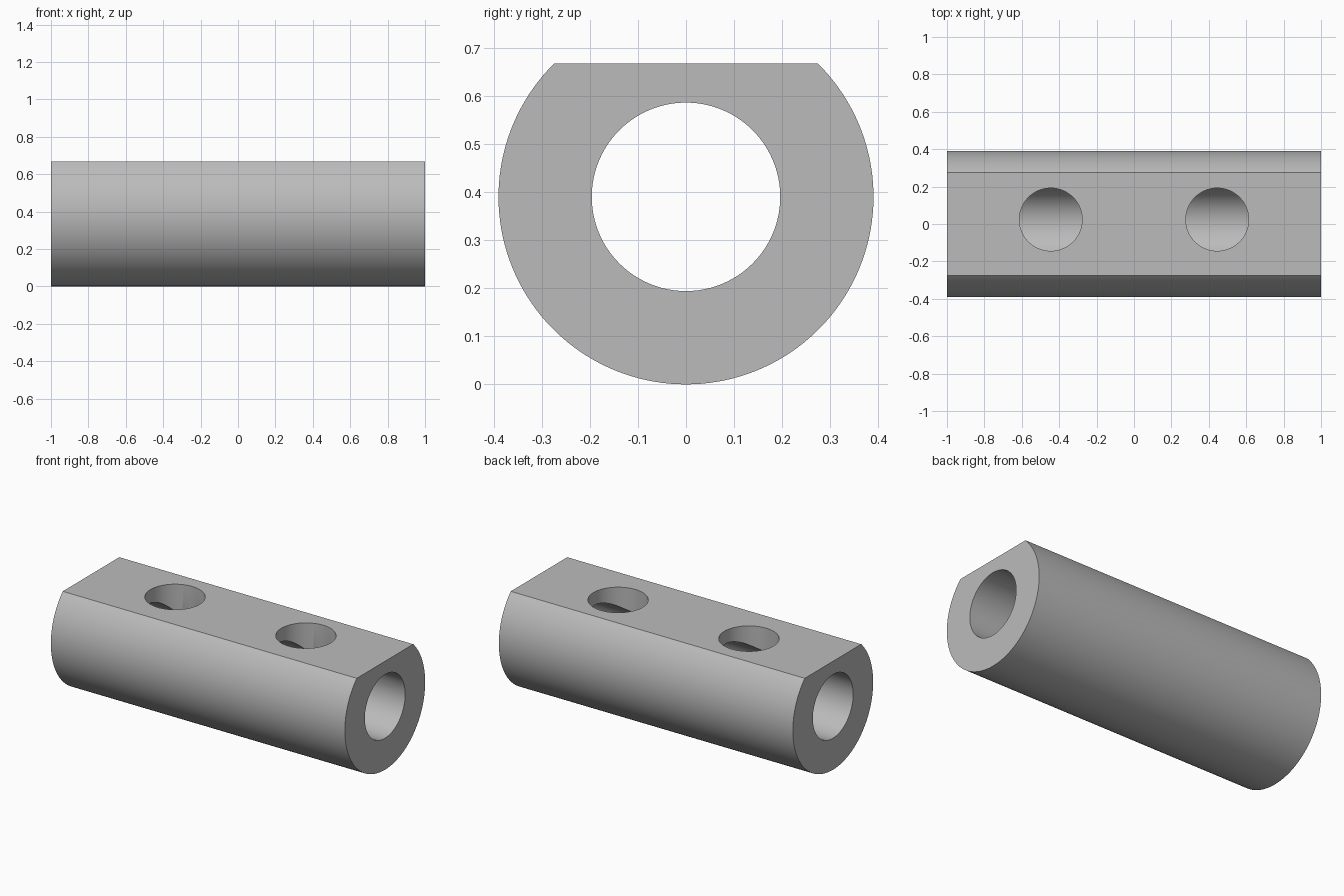
import bpy, bmesh
from math import asin, cos, sin, pi, radians
from mathutils import Matrix

if "Cube" in bpy.data.objects:
    bpy.data.objects.remove(bpy.data.objects["Cube"])

LENGTH, RADIUS, TOP = 2.0, 0.39, 0.667
BORE_RADIUS = 0.196
HOLE_RADIUS, HOLE_X, HOLE_Y = 0.168, 0.445, 0.024

grey = bpy.data.materials.new("plain grey")
grey.use_nodes = True
COLOUR = (0.5, 0.5, 0.5, 1)
grey.diffuse_color = COLOUR
grey.node_tree.nodes["Principled BSDF"].inputs["Base Color"].default_value = COLOUR


def make_object(name, bm):
    bmesh.ops.recalc_face_normals(bm, faces=bm.faces)
    mesh = bpy.data.meshes.new(name)
    bm.to_mesh(mesh)
    bm.free()
    mesh.materials.append(grey)
    obj = bpy.data.objects.new(name, mesh)
    bpy.context.collection.objects.link(obj)
    return obj


def cylinder(name, radius, depth, matrix):
    bm = bmesh.new()
    bmesh.ops.create_cone(bm, cap_ends=True, segments=96, radius1=radius,
                          radius2=radius, depth=depth, matrix=matrix)
    return make_object(name, bm)


# Round bar with a flat top: an arc profile closed by its chord, extruded in x
bm = bmesh.new()
start = asin((TOP - RADIUS) / RADIUS)
sweep = pi + 2 * start
steps = 112
angles = [start - sweep * i / steps for i in range(steps + 1)]
profile = bm.faces.new([bm.verts.new((-LENGTH / 2, RADIUS * cos(a), RADIUS + RADIUS * sin(a)))
                        for a in angles])
extruded = bmesh.ops.extrude_face_region(bm, geom=[profile], use_keep_orig=True)
bmesh.ops.translate(bm, vec=(LENGTH, 0, 0),
                    verts=[g for g in extruded["geom"] if isinstance(g, bmesh.types.BMVert)])
body = make_object("bored_bar", bm)

# Lengthwise bore and the two holes that drop into it from the flat
cutters = [cylinder("bore_cutter", BORE_RADIUS, LENGTH + 0.2,
                    Matrix.Translation((0, 0, RADIUS)) @ Matrix.Rotation(pi / 2, 4, "Y"))]
for side, x in (("right", -HOLE_X), ("left", HOLE_X)):
    depth = TOP - RADIUS + 0.1
    cutters.append(cylinder(side + "_hole_cutter", HOLE_RADIUS, depth,
                            Matrix.Translation((x, HOLE_Y, RADIUS + depth / 2))))

bpy.context.view_layer.objects.active = body
for cutter in cutters:
    cutter.hide_render = True
    cut = body.modifiers.new(cutter.name, "BOOLEAN")
    cut.operation = "DIFFERENCE"
    cut.solver = "EXACT"
    cut.object = cutter
    bpy.ops.object.modifier_apply(modifier=cut.name)
    bpy.data.objects.remove(cutter)

# Smooth walls with crisp rims
bpy.ops.object.select_all(action="DESELECT")
body.select_set(True)
bpy.ops.object.shade_smooth_by_angle(angle=radians(30))
